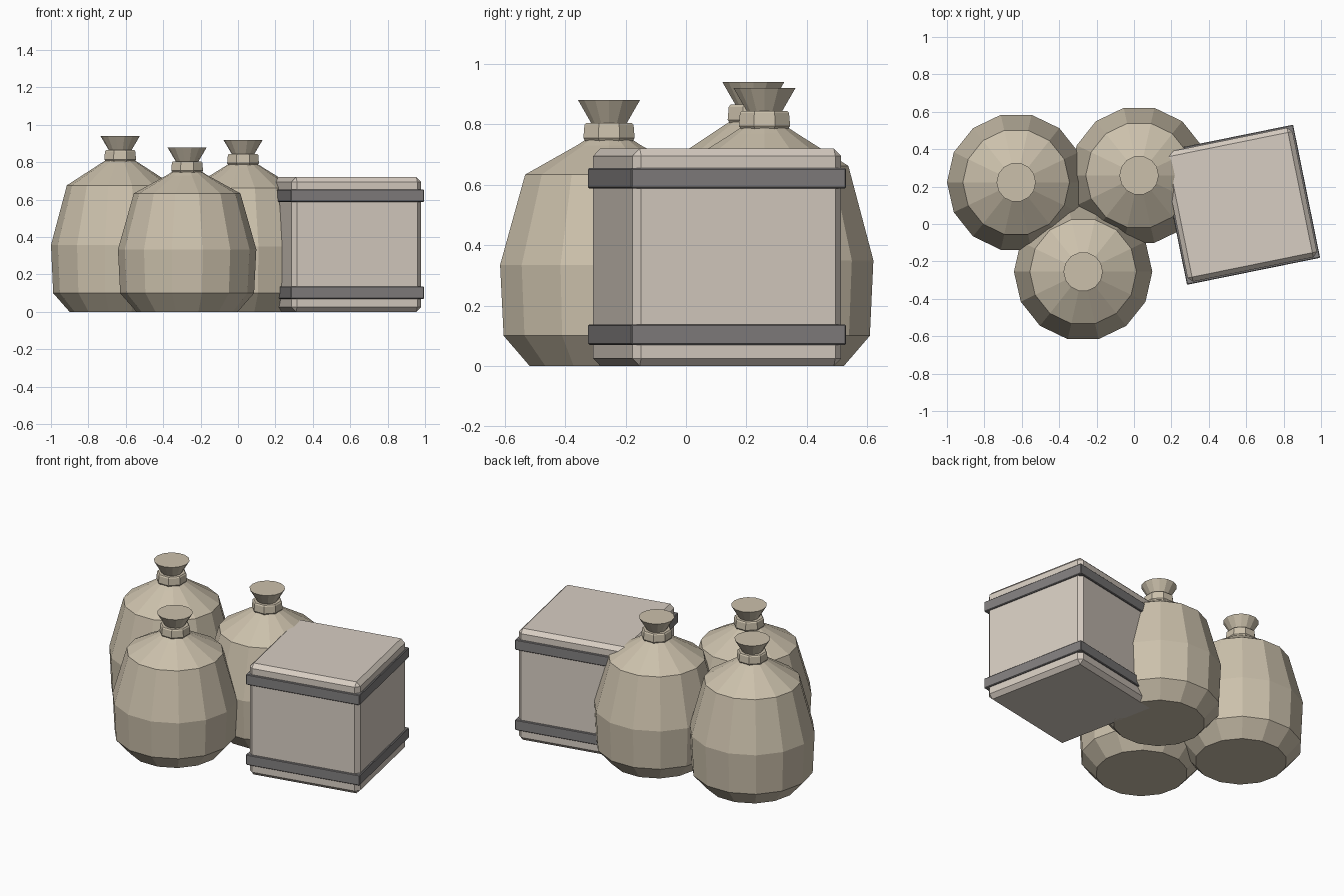
import bpy, bmesh
from math import cos, sin, pi

if "Cube" in bpy.data.objects:
    bpy.data.objects.remove(bpy.data.objects["Cube"])


def material(name, rgb):
    m = bpy.data.materials.new(name)
    m.diffuse_color = (*rgb, 1)
    m.use_nodes = True
    m.node_tree.nodes["Principled BSDF"].inputs["Base Color"].default_value = m.diffuse_color
    return m


CLOTH = material("sackcloth", (0.60, 0.53, 0.41))
WOOD = material("pale_wood", (0.68, 0.61, 0.54))
STRAP = material("strap_grey", (0.22, 0.21, 0.21))


def finish(name, bm, mat, loc, turn=0.0):
    bmesh.ops.recalc_face_normals(bm, faces=bm.faces)
    mesh = bpy.data.meshes.new(name)
    bm.to_mesh(mesh)
    bm.free()
    mesh.materials.append(mat)
    ob = bpy.data.objects.new(name, mesh)
    ob.location = loc
    ob.rotation_euler.z = turn
    bpy.context.collection.objects.link(ob)
    return ob


def lathe(name, profile, sides, mat, loc, phase=0.0):
    """Closed faceted solid from (radius, z) rings, capped at both ends."""
    bm = bmesh.new()
    rings = [[bm.verts.new((r * cos(phase + 2 * pi * i / sides),
                            r * sin(phase + 2 * pi * i / sides), z))
              for i in range(sides)] for r, z in profile]
    for a, b in zip(rings, rings[1:]):
        for i in range(sides):
            j = (i + 1) % sides
            bm.faces.new((a[i], a[j], b[j], b[i]))
    bm.faces.new(rings[0])
    bm.faces.new(rings[-1])
    return finish(name, bm, mat, loc)


def box(name, width, z0, z1, bevel, mat, loc, turn):
    bm = bmesh.new()
    bmesh.ops.create_cube(bm, size=1)
    for v in bm.verts:
        v.co = (v.co.x * width, v.co.y * width, z0 + (v.co.z + 0.5) * (z1 - z0))
    bmesh.ops.bevel(bm, geom=bm.edges[:], offset=bevel, segments=1,
                    affect='EDGES')
    return finish(name, bm, mat, loc, turn)


# Three tied sacks: x, y, total height
sacks = [("left", -0.63, 0.223, 0.94),
         ("back", 0.027, 0.26, 0.92),
         ("front", -0.272, -0.255, 0.88)]
for tag, x, y, h in sacks:
    loc = (x, y, 0)
    # body with sloping shoulder and gathered neck
    lathe(f"{tag}_sack_body",
          [(0.27, 0), (0.358, 0.10), (0.37, 0.38 * h), (0.285, 0.72 * h),
           (0.11, h - 0.15), (0.06, h - 0.118), (0.055, h - 0.075)],
          14, CLOTH, loc)
    # cord around the neck
    lathe(f"{tag}_sack_tie",
          [(0.07, h - 0.155), (0.092, h - 0.125), (0.088, h - 0.082),
           (0.082, h - 0.075)],
          8, CLOTH, loc, pi / 8)
    # flared mouth
    lathe(f"{tag}_sack_mouth", [(0.055, h - 0.085), (0.105, h)],
          14, CLOTH, loc)

# Crate turned slightly, with two straps
crate = ((0.567, 0.103, 0), 0.2)
box("crate", 0.706, 0, 0.72, 0.025, WOOD, *crate)
box("lower_strap", 0.726, 0.07, 0.137, 0.004, STRAP, *crate)
box("upper_strap", 0.726, 0.588, 0.655, 0.004, STRAP, *crate)
